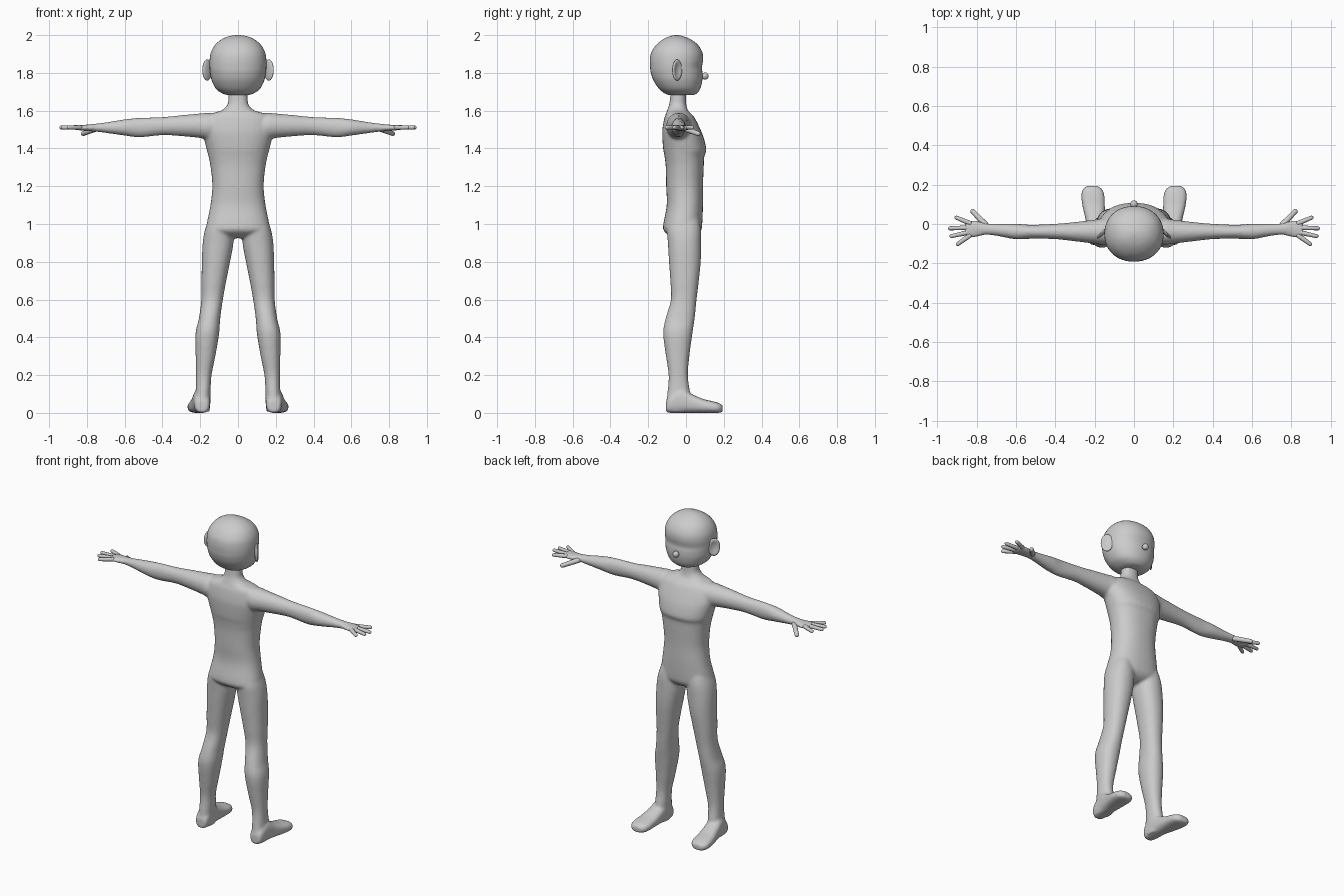
import bpy, bmesh, math
from mathutils import Vector, Matrix

if "Cube" in bpy.data.objects:
    bpy.data.objects.remove(bpy.data.objects["Cube"])

skin = bpy.data.materials.new("plain grey")
skin.use_nodes = True
GREY = (0.6, 0.6, 0.6, 1)
skin.diffuse_color = GREY
skin.node_tree.nodes["Principled BSDF"].inputs["Base Color"].default_value = GREY


def curve_rows(rows, steps=4):
    """Smoothly interpolate the section rows."""
    out = []
    for i in range(len(rows) - 1):
        a, b, c, d = (rows[max(0, min(len(rows) - 1, i + k))] for k in (-1, 0, 1, 2))
        for s in range(steps):
            t = s / steps
            out.append([q + t / 2 * (r - p + t * (2 * p - 5 * q + 4 * r - w + t * (3 * (q - r) + w - p)))
                        for p, q, r, w in zip(a, b, c, d)])
    return out + [list(rows[-1])]


def loft(bm, rows, axis, side=1, power=2.0, sides=32):
    """Closed tube of rounded sections: (position, low u, high u, low v, high v)."""
    u, v = [k for k in range(3) if k != axis]
    rings = []
    for p, u0, u1, v0, v1 in curve_rows(rows):
        ring = []
        for k in range(sides):
            c, s = math.cos(math.tau * k / sides), math.sin(math.tau * k / sides)
            co = Vector()
            co[axis] = p
            co[u] = (u0 + u1) / 2 + (u1 - u0) / 2 * math.copysign(abs(c) ** (2 / power), c)
            co[v] = (v0 + v1) / 2 + (v1 - v0) / 2 * math.copysign(abs(s) ** (2 / power), s)
            co.x *= side
            ring.append(bm.verts.new(co))
        rings.append(ring)
    faces = [bm.faces.new(rings[0]), bm.faces.new(rings[-1][::-1])]
    for a, b in zip(rings, rings[1:]):
        for k in range(sides):
            n = (k + 1) % sides
            faces.append(bm.faces.new((a[n], a[k], b[k], b[n])))
    bmesh.ops.recalc_face_normals(bm, faces=faces)


def finish(bm, name):
    mesh = bpy.data.meshes.new(name)
    bm.to_mesh(mesh)
    bm.free()
    mesh.materials.append(skin)
    mesh.polygons.foreach_set("use_smooth", [True] * len(mesh.polygons))
    ob = bpy.data.objects.new(name, mesh)
    bpy.context.collection.objects.link(ob)
    return ob


def symmetric(rows):
    return [(z, -x, x, y0, y1) for z, x, y0, y1 in rows]


# Torso and neck: height, half width, back, front
torso = symmetric([
    (.925, .05, -.06, .03), (.94, .12, -.09, .06), (.965, .17, -.118, .08),
    (1.0, .166, -.12, .086), (1.1, .146, -.102, .09), (1.2, .136, -.105, .09),
    (1.3, .145, -.107, .094), (1.36, .157, -.114, .097), (1.39, .165, -.12, .108),
    (1.45, .18, -.125, .096), (1.5, .188, -.125, .077), (1.56, .175, -.115, .047),
    (1.585, .14, -.106, .025), (1.602, .085, -.1, .01), (1.63, .057, -.09, .002),
    (1.66, .051, -.085, 0), (1.72, .048, -.08, 0)])

# Leg: height, inner, outer, back, front
leg = [
    (1.06, .04, .14, -.08, .06), (.98, .025, .172, -.1, .078), (.9, .024, .187, -.096, .08),
    (.8, .042, .191, -.09, .078), (.7, .062, .193, -.083, .068), (.6, .08, .194, -.08, .056),
    (.5, .094, .207, -.108, .046), (.42, .1, .225, -.121, .034), (.3, .12, .224, -.106, .018),
    (.2, .14, .222, -.092, .01), (.12, .145, .224, -.097, .02), (.05, .147, .23, -.104, .03),
    (.008, .15, .228, -.1, .03)]

# Foot: depth, inner, outer, bottom, top
foot = [
    (-.106, .165, .215, .005, .06), (-.09, .15, .23, 0, .09), (-.03, .146, .238, 0, .13),
    (.03, .147, .248, 0, .1), (.09, .148, .262, 0, .074), (.14, .15, .268, 0, .062),
    (.175, .16, .262, 0, .052), (.194, .185, .24, .006, .04)]

# Arm and palm: reach, back, front, bottom, top
arm = [
    (.08, -.09, .02, 1.46, 1.57), (.15, -.105, .03, 1.445, 1.588), (.2, -.1, .022, 1.455, 1.585),
    (.3, -.088, .01, 1.465, 1.576), (.4, -.077, .001, 1.47, 1.566), (.52, -.075, -.004, 1.459, 1.562),
    (.6, -.078, .001, 1.468, 1.554), (.7, -.06, .001, 1.482, 1.538), (.755, -.056, .004, 1.489, 1.531),
    (.8, -.066, .017, 1.492, 1.526), (.84, -.073, .016, 1.496, 1.524), (.862, -.07, .01, 1.5, 1.52)]

body = bmesh.new()
loft(body, torso, 2, power=2.3)
for side in (1, -1):
    loft(body, leg, 2, side, 2.2)
    loft(body, foot, 1, side, 2.6)
    loft(body, arm, 0, side)
body = finish(body, "body")
remesh = body.modifiers.new("blend limbs", 'REMESH')
remesh.mode = 'VOXEL'
remesh.voxel_size = .008
remesh.use_smooth_shade = True
relax = body.modifiers.new("soften joints", 'SMOOTH')
relax.factor = .5
relax.iterations = 6

# Head with a rounded skull and a flatter face
head = bmesh.new()
loft(head, symmetric([
    (1.682, .05, -.085, .035), (1.69, .08, -.11, .055), (1.715, .116, -.142, .075),
    (1.76, .139, -.172, .086), (1.8, .147, -.186, .087), (1.83, .15, -.19, .084),
    (1.87, .15, -.191, .091), (1.91, .143, -.183, .086), (1.95, .12, -.156, .062),
    (1.98, .083, -.118, .02), (1.995, .043, -.082, -.018), (2.0, .008, -.055, -.04)]),
    2, power=2.15, sides=48)
finish(head, "head")

nose = bmesh.new()
bmesh.ops.create_uvsphere(nose, u_segments=16, v_segments=10, radius=.019,
                          matrix=Matrix.Translation((0, .101, 1.783)))
finish(nose, "nose")


def digit(bm, start, end, radius):
    """Tapered finger with a round tip."""
    start, end = Vector(start), Vector(end)
    direction = (end - start).normalized()
    turn = direction.to_track_quat('Z', 'Y').to_matrix().to_4x4()
    length = (end - start).length
    made = bmesh.ops.create_uvsphere(bm, u_segments=12, v_segments=10, radius=radius)["verts"]
    for v in made:
        if v.co.z > .0001:
            v.co = Vector((v.co.x * .85, v.co.y * .85, v.co.z + length - radius))
        v.co = turn @ v.co + start


for side, label in ((1, "left"), (-1, "right")):
    # Fingers and thumb
    hand = bmesh.new()
    for base, tip in (((.835, .004), (.912, .036)), ((.84, -.019), (.946, -.022)),
                      ((.84, -.042), (.938, -.064)), ((.835, -.058), (.904, -.108))):
        digit(hand, (side * base[0], base[1], 1.511), (side * tip[0], tip[1], 1.511), .0125)
    digit(hand, (side * .755, -.004, 1.503), (side * .828, .073, 1.475), .0155)
    finish(hand, label + "_fingers")

    # Cupped ear, flaring away from the skull towards the back
    ear = bmesh.new()
    bmesh.ops.create_uvsphere(ear, u_segments=24, v_segments=16, radius=1)
    for v in ear.verts:
        x, y, z = v.co
        rim = math.hypot(x, z)
        dish = .012 * max(0, 1 - rim * rim / .6) if y > 0 else 0
        wide, thick, high = x * .036, y * .011 - dish, z * .056
        v.co = (side * (.163 + .7 * wide + .7 * thick),
                -.047 - .7 * wide + .7 * thick, 1.815 + high)
    bmesh.ops.recalc_face_normals(ear, faces=ear.faces)
    finish(ear, label + "_ear")
